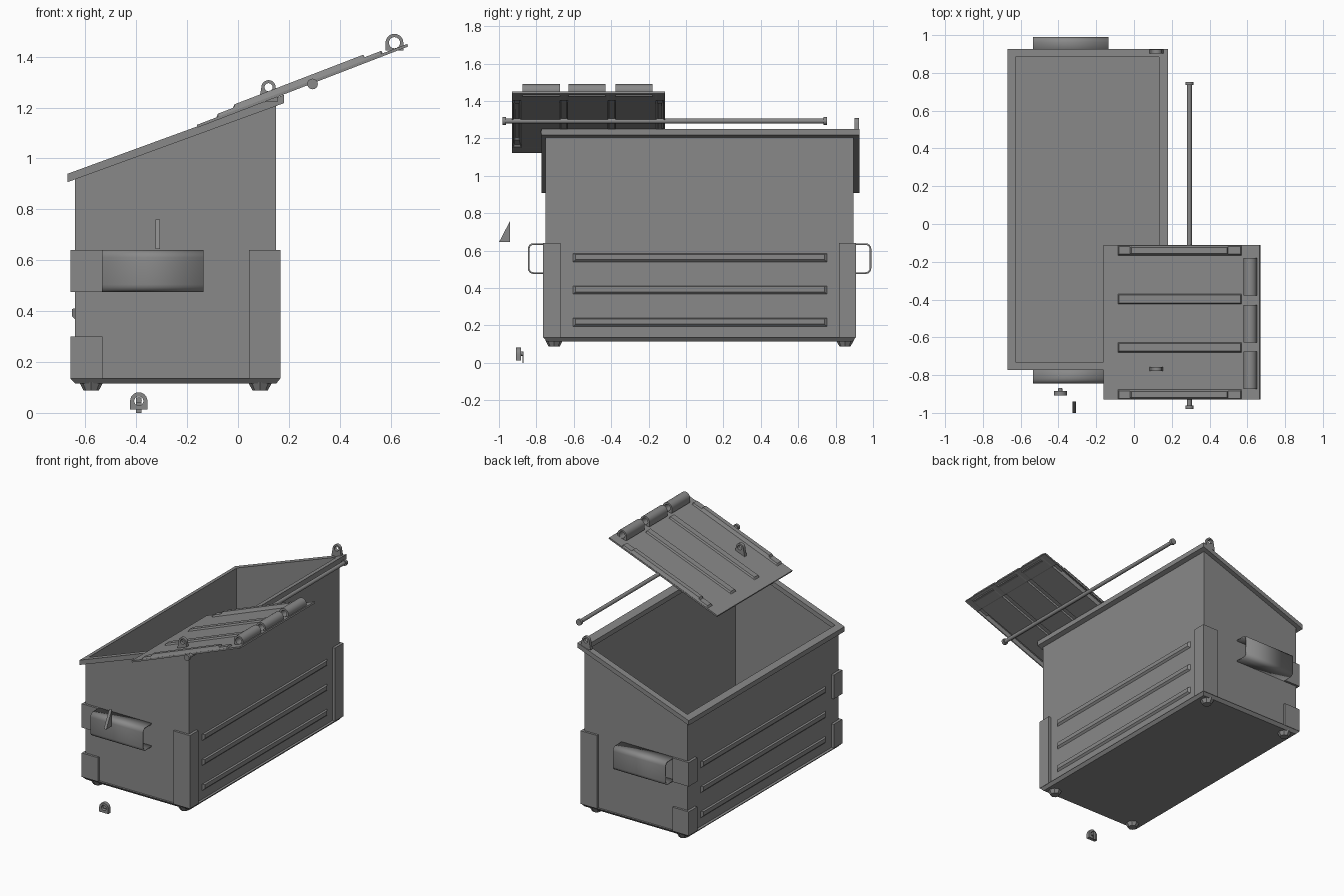
import bpy, bmesh, math
from mathutils import Vector

if "Cube" in bpy.data.objects:
    bpy.data.objects.remove(bpy.data.objects["Cube"])

grey = bpy.data.materials.new("steel grey")
grey.use_nodes = True
grey.diffuse_color = (0.25, 0.25, 0.25, 1)
grey.node_tree.nodes["Principled BSDF"].inputs["Base Color"].default_value = (0.25, 0.25, 0.25, 1)


def finish(name, bm, smooth=False, thickness=0, offset=-1, recalc=True):
    if recalc:
        bmesh.ops.recalc_face_normals(bm, faces=bm.faces)
    mesh = bpy.data.meshes.new(name)
    bm.to_mesh(mesh)
    bm.free()
    mesh.materials.append(grey)
    ob = bpy.data.objects.new(name, mesh)
    bpy.context.collection.objects.link(ob)
    if thickness:
        mod = ob.modifiers.new("thickness", "SOLIDIFY")
        mod.thickness = thickness
        mod.offset = offset
    if smooth:
        bpy.ops.object.select_all(action="DESELECT")
        ob.select_set(True)
        bpy.context.view_layer.objects.active = ob
        bpy.ops.object.shade_smooth_by_angle(angle=math.radians(35))
    return ob


def place(axis, u, v, w):
    return Vector({"x": (w, u, v), "y": (u, w, v), "z": (u, v, w)}[axis])


def loft(name, axis, pts_a, a, pts_b, b, smooth=False):
    """Closed solid between two matching outlines."""
    bm = bmesh.new()
    la = [bm.verts.new(place(axis, u, v, a)) for u, v in pts_a]
    lb = [bm.verts.new(place(axis, u, v, b)) for u, v in pts_b]
    n = len(la)
    bm.faces.new(la)
    bm.faces.new(lb)
    for i in range(n):
        j = (i + 1) % n
        bm.faces.new((la[i], la[j], lb[j], lb[i]))
    return finish(name, bm, smooth)


def prism(name, axis, pts, a, b, smooth=False):
    return loft(name, axis, pts, a, pts, b, smooth)


def rect(u0, u1, v0, v1):
    return [(u0, v0), (u1, v0), (u1, v1), (u0, v1)]


def circle(u, v, r, n=16):
    return [(u + r * math.cos(2 * math.pi * i / n), v + r * math.sin(2 * math.pi * i / n)) for i in range(n)]


def eye(name, x, z, y0, y1, R, r, base, flare=1.0, n=24):
    """Arched lug with a round hole along y."""
    inner = circle(x, z, r, n)
    outer = []
    for u, v in circle(0, 0, 1, n):
        if v >= -0.01:
            outer.append((x + R * u, z + R * v))
        else:
            k = min(1, -2 * v)
            side = u if abs(u) < 0.8 else math.copysign(1, u)
            outer.append((x + R * side * (1 + (flare - 1) * k), z - base * k))
    bm = bmesh.new()
    loops = [[bm.verts.new((u, y, v)) for u, v in pts]
             for pts, y in ((inner, y0), (outer, y0), (outer, y1), (inner, y1))]
    for k in range(4):
        p, q = loops[k], loops[(k + 1) % 4]
        for i in range(n):
            j = (i + 1) % n
            bm.faces.new((p[i], p[j], q[j], q[i]))
    finish(name, bm, True)


# Hollow bin body with sloping open top
X0, X1, Y0, Y1 = -0.64, 0.15, -0.75, 0.895


def rim_z(x):
    return 0.94 + 0.365 * (x + 0.67)


bm = bmesh.new()
corners = [(X0, Y0), (X1, Y0), (X1, Y1), (X0, Y1)]
low = [bm.verts.new((x, y, 0.125)) for x, y in corners]
top = [bm.verts.new((x, y, rim_z(x) - 0.005)) for x, y in corners]
bm.faces.new(low[::-1])
for i in range(4):
    j = (i + 1) % 4
    bm.faces.new((low[i], low[j], top[j], top[i]))
finish("bin_body", bm, thickness=0.012, recalc=False)
loft("base_plate", "z", rect(-0.64, 0.15, -0.745, 0.89), 0.115, rect(-0.66, 0.167, -0.763, 0.908), 0.136)


# Sloping rim, four rails
def rail(name, xa, xb, ya, yb):
    pts = [(xa, rim_z(xa) - 0.033), (xb, rim_z(xb) - 0.033), (xb, rim_z(xb)), (xa, rim_z(xa))]
    prism(name, "y", pts, ya, yb)


rail("rim_front", -0.67, 0.18, -0.773, -0.73)
rail("rim_back", -0.67, 0.18, 0.883, 0.927)
rail("rim_low_side", -0.67, -0.628, -0.73, 0.883)
rail("rim_high_side", 0.132, 0.18, -0.73, 0.883)

# Pressed ribs on both long sides
for z in (0.215, 0.388, 0.56):
    for side, wall, out in (("high", X1, 1), ("low", X0, -1)):
        loft("side_rib_" + side, "x", rect(-0.61, 0.76, z - 0.025, z + 0.025), wall - out * 0.004,
             rect(-0.59, 0.74, z - 0.008, z + 0.02), wall + out * 0.012)

# Corner plates wrapped round the edges, feet, fork pockets and lugs at both ends
for end, wall, s in (("front", Y0, -1), ("back", Y1, 1)):
    def angle_plate(name, wall_x, sx, z0, z1):
        ox, oy = wall_x + sx * 0.018, wall + s * 0.015
        ix, iy = ox - sx * 0.125, oy - s * 0.093
        pts = [(ox, oy), (ix, oy), (ix, wall - s * 0.004), (wall_x - sx * 0.004, wall - s * 0.004),
               (wall_x - sx * 0.004, iy), (ox, iy)]
        prism(name, "z", pts, z0, z1)

    angle_plate(end + "_tall_corner_plate", X1, 1, 0.135, 0.64)
    angle_plate(end + "_lower_corner_plate", X0, -1, 0.135, 0.30)
    angle_plate(end + "_upper_corner_plate", X0, -1, 0.475, 0.64)

    for x in (-0.577, 0.087):
        y = wall - s * 0.045
        loft(end + "_foot", "z", circle(x, y, 0.03, 8), 0.088, circle(x, y, 0.048, 8), 0.122)

    # Fork pocket: rounded sheet sleeve open at both ends
    path = [(wall, 0.48)]
    for cz, start in ((0.505, -90), (0.61, 0)):
        for k in range(5):
            t = math.radians(start + k * 22.5)
            path.append((wall + s * (0.066 + 0.025 * math.cos(t)), cz + 0.025 * math.sin(t)))
    path.append((wall, 0.635))
    bm = bmesh.new()
    rows = [[bm.verts.new((x, y, z)) for x in (-0.535, -0.135)] for y, z in path]
    for p, q in zip(rows, rows[1:]):
        bm.faces.new((p[0], p[1], q[1], q[0]))
    finish(end + "_fork_pocket", bm, True, 0.009, 0)

    lug = wall + s * 0.018
    eye(end + "_hinge_lug", 0.12, 1.28, lug - 0.011, lug + 0.011, 0.028, 0.016, 0.055, 1.35)

# Hinge rod with end caps
prism("hinge_rod", "y", circle(0.293, 1.293, 0.013), -0.97, 0.745, True)
for y in (-0.98, 0.735):
    prism("rod_cap", "y", circle(0.293, 1.293, 0.021), y, y + 0.018, True)


# Open lid: thin sloping sheet with pressed ribs
def span(v, a, b):
    return a - 1e-5 <= v <= b + 1e-5


ribs = [-0.14, -0.397, -0.653, -0.903]
xs = [-0.162, -0.085, -0.079, -0.02, -0.014, 0.492, 0.498, 0.563, 0.569, 0.665]
ys = [-0.93, -0.112]
for c in ribs:
    ys += [c - 0.026, c - 0.02, c - 0.015, c + 0.015, c + 0.02, c + 0.026]
ys.sort()


def lid_height(x, y):
    h = 0
    for k, c in enumerate(ribs):
        if span(x, -0.079, 0.563) and span(y, c - 0.02, c + 0.02):
            h = 0.012
            if k in (0, 3) and span(x, -0.014, 0.492) and span(y, c - 0.015, c + 0.015):
                h = 0.024
    return h


bm = bmesh.new()
grid = [[bm.verts.new((x, y, 1.132 + 0.385 * (x + 0.162) + lid_height(x, y))) for y in ys] for x in xs]
for p, q in zip(grid, grid[1:]):
    for j in range(len(ys) - 1):
        bm.faces.new((p[j], q[j], q[j + 1], p[j + 1]))
finish("lid", bm, thickness=0.011, recalc=False)

# Lid hinge barrels
for y in (-0.873, -0.628, -0.378):
    eye("lid_hinge_barrel", 0.615, 1.455, y, y + 0.198, 0.035, 0.022, 0.03)

# Loose triangular gusset
prism("gusset", "x", [(-1.0, 0.645), (-0.94, 0.645), (-0.94, 0.76)], -0.325, -0.306)

# Small latch: ring, pin and tail plate
eye("latch_ring", -0.39, 0.047, -0.908, -0.883, 0.034, 0.018, 0.034)
prism("latch_pin", "y", circle(-0.39, 0.05, 0.012, 12), -0.9, -0.87, True)
prism("latch_tail", "y", rect(-0.4, -0.38, 0, 0.06), -0.874, -0.869)
